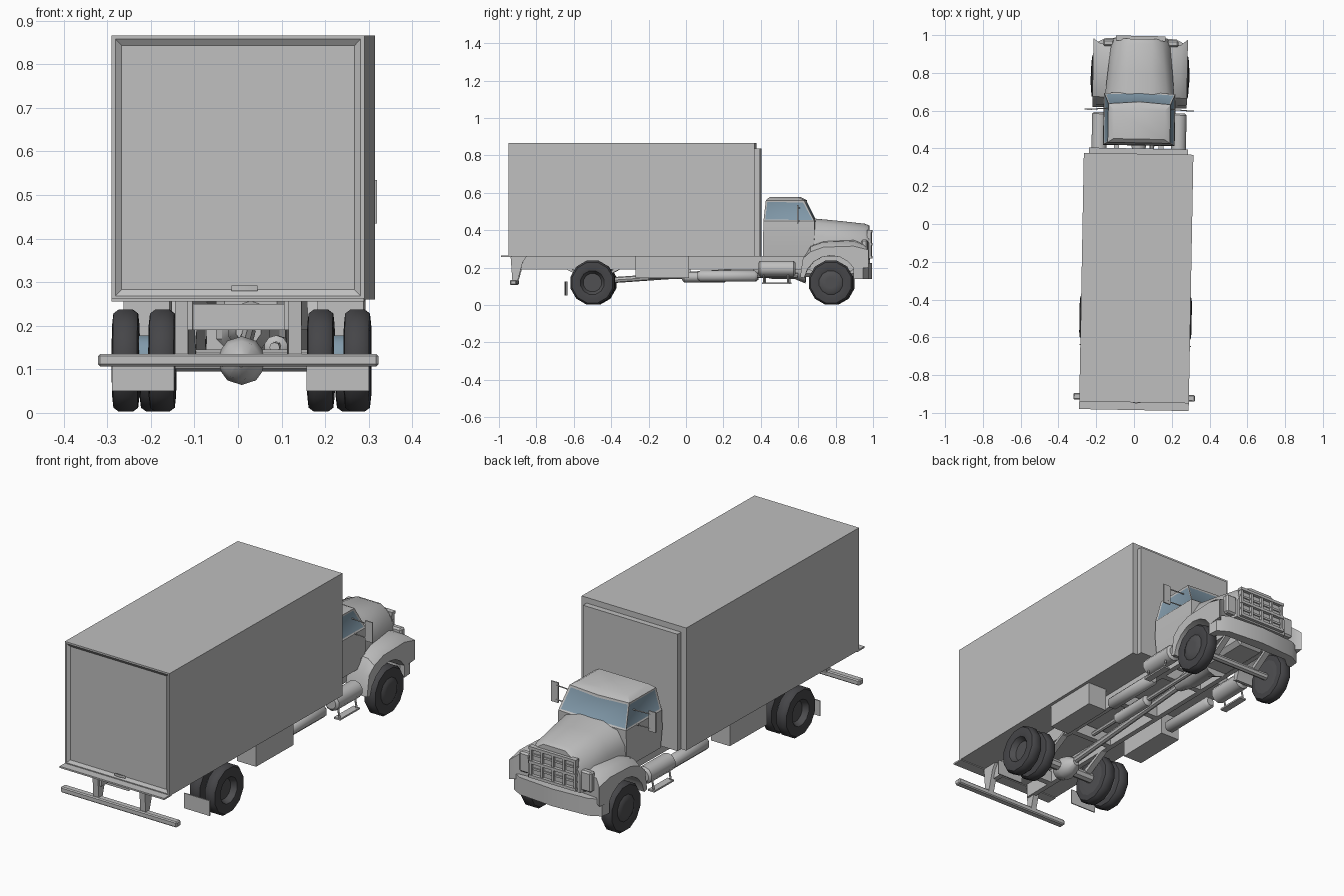
import bpy, bmesh, math
from mathutils import Matrix, Vector

cube = bpy.data.objects.get("Cube")
if cube:
    bpy.data.objects.remove(cube)


def material(name, rgb):
    m = bpy.data.materials.new(name)
    m.use_nodes = True
    m.diffuse_color = (*rgb, 1)
    m.node_tree.nodes["Principled BSDF"].inputs["Base Color"].default_value = (*rgb, 1)
    return m


PAINT = material("light grey paint", (0.52, 0.52, 0.52))
RUBBER = material("dark rubber", (0.06, 0.06, 0.065))
HUB = material("wheel grey", (0.08, 0.08, 0.085))
GLASS = material("blue glass", (0.22, 0.32, 0.40))
# The whole truck stands turned by about one degree
TURN = Matrix.Translation((0, -0.95, 0)) @ Matrix.Rotation(-0.0185, 4, "Z") @ Matrix.Translation((0, 0.95, 0))


def finish(name, bm, mats, angle=35):
    bmesh.ops.recalc_face_normals(bm, faces=bm.faces)
    me = bpy.data.meshes.new(name)
    bm.to_mesh(me)
    bm.free()
    me.transform(TURN)
    for m in mats:
        me.materials.append(m)
    ob = bpy.data.objects.new(name, me)
    bpy.context.collection.objects.link(ob)
    bpy.ops.object.select_all(action="DESELECT")
    ob.select_set(True)
    bpy.context.view_layer.objects.active = ob
    bpy.ops.object.shade_smooth_by_angle(angle=math.radians(angle))
    return ob


def loft(bm, rings, caps=True):
    """Skin closed rings of points and cap the ends."""
    vs = [[bm.verts.new(p) for p in r] for r in rings]
    n = len(vs[0])
    for a, b in zip(vs, vs[1:]):
        for i in range(n):
            bm.faces.new((a[i], a[(i + 1) % n], b[(i + 1) % n], b[i]))
    if caps:
        bm.faces.new(vs[0])
        bm.faces.new(vs[-1])


def prism(name, pts, axis, lo, hi, mat=PAINT):
    """Extrude a 2D outline along an axis."""
    place = {"x": lambda p, d: (d, *p), "z": lambda p, d: (*p, d)}[axis]
    bm = bmesh.new()
    loft(bm, [[place(p, d) for p in pts] for d in (lo, hi)])
    return finish(name, bm, [mat])


def box(name, x, y, z, mat=PAINT, bevel=0):
    bm = bmesh.new()
    loft(bm, [[(x[0], y[0], h), (x[1], y[0], h), (x[1], y[1], h), (x[0], y[1], h)] for h in z])
    if bevel:
        bmesh.ops.bevel(bm, geom=bm.edges[:], offset=bevel, segments=1, affect="EDGES")
    return finish(name, bm, [mat])


def lathe(name, centre, profile, axis="x", n=12, mat=PAINT, mats=None, split=None):
    """Turn (offset, radius) pairs around an axis."""
    def ring(d, r):
        out = []
        for i in range(n):
            a = math.tau * (i + 0.5) / n
            u, v = r * math.cos(a), r * math.sin(a)
            out.append(Vector(centre) + Vector((d, u, v) if axis == "x" else (u, d, v)))
        return out
    bm = bmesh.new()
    loft(bm, [ring(*p) for p in profile])
    if split:
        for f in bm.faces:
            c = f.calc_center_median() - Vector(centre)
            f.material_index = int(math.hypot(c.y, c.z) < split)
    return finish(name, bm, mats or [mat], 40)


def rod(name, a, b, r, n=8):
    a, b = Vector(a), Vector(b)
    bm = bmesh.new()
    m = Matrix.Translation((a + b) / 2) @ (b - a).to_track_quat("Z", "Y").to_matrix().to_4x4()
    bmesh.ops.create_cone(bm, cap_ends=True, segments=n, radius1=r, radius2=r, depth=(b - a).length, matrix=m)
    return finish(name, bm, [PAINT])


# Cargo body: front edges chamfered, rear door recessed in its frame
bm = bmesh.new()
loft(bm, [[(-0.29, -0.944, h), (0.29, -0.944, h), (0.29, 0.4, h), (-0.29, 0.4, h)] for h in (0.26, 0.866)])
front = [e for e in bm.edges if all(v.co.y > 0 for v in e.verts) and any(v.co.z > 0.5 for v in e.verts)]
bmesh.ops.bevel(bm, geom=front, offset=0.028, segments=2, affect="EDGES")
bmesh.ops.recalc_face_normals(bm, faces=bm.faces)
rear = [f for f in bm.faces if f.normal.y < -0.9]
bmesh.ops.inset_region(bm, faces=rear, thickness=0.012)
bmesh.ops.inset_region(bm, faces=rear, thickness=0.02, depth=-0.01)
finish("cargo_body", bm, [PAINT])
prism("door_handle", [(-0.015, -0.944), (0.045, -0.944), (0.01, -0.95)], "z", 0.28, 0.292)
box("tail_plate", (-0.29, 0.29), (-0.985, -0.93), (0.256, 0.264))

# Rear bumper with its hangers
box("rear_bumper", (-0.322, 0.322), (-0.935, -0.9), (0.107, 0.135), bevel=0.005)
for s in (-1, 1):
    prism("bumper_hanger", [(-0.935, 0.26), (-0.85, 0.26), (-0.87, 0.23), (-0.9, 0.12), (-0.925, 0.12)],
          "x", s * 0.115, s * 0.145)

# Cab: stacked rings, glass inset in the upper storey
bm = bmesh.new()
levels = [(0.18, 0.416, 0.68, 0.26), (0.19, 0.416, 0.69, 0.36), (0.188, 0.418, 0.69, 0.45),
          (0.165, 0.43, 0.635, 0.56), (0.135, 0.45, 0.60, 0.578)]
loft(bm, [[(-x, a, z), (x, a, z), (x, b, z), (0, b + 0.012, z), (-x, b, z)] for x, a, b, z in levels])
bmesh.ops.recalc_face_normals(bm, faces=bm.faces)
panes = [f for f in bm.faces if 0.48 < f.calc_center_median().z < 0.53 and f.normal.y > -0.5]
shield = [f for f in panes if f.normal.y > 0.5]
sides = [f for f in panes if f.normal.y <= 0.5]
bmesh.ops.inset_region(bm, faces=shield, thickness=0.012, depth=-0.004)
bmesh.ops.inset_individual(bm, faces=sides, thickness=0.012, depth=-0.004)
for f in panes:
    f.material_index = 1
finish("cab", bm, [PAINT, GLASS])

# Hood, narrowing toward the nose
bm = bmesh.new()
rings = []
for y, w, low, shoulder, top in ((0.66, 0.185, 0.26, 0.445, 0.465), (0.80, 0.172, 0.26, 0.43, 0.452),
                                 (0.955, 0.155, 0.24, 0.41, 0.435), (0.98, 0.145, 0.24, 0.395, 0.425)):
    half = [(w, low), (w, shoulder - 0.07), (w - 0.04, shoulder), (0.06, top)]
    rings.append([(x, y, z) for x, z in half] + [(-x, y, z) for x, z in reversed(half)])
loft(bm, rings)
finish("hood", bm, [PAINT], 50)

# Grille of crossing bars, with lamps on either side
for z in (0.255, 0.325, 0.395):
    box("grille_bar", (-0.13, 0.13), (0.97, 0.996), (z - 0.007, z + 0.007))
for z in (0.29, 0.36):
    box("grille_slat", (-0.13, 0.13), (0.97, 0.986), (z - 0.005, z + 0.005))
for i in range(5):
    x = (i - 2) * 0.061
    box("grille_post", (x - 0.006, x + 0.006), (0.97, 0.993), (0.25, 0.40))

# Front bumper, wrapping back at the ends
wrap = [(-0.25, 0.90), (-0.245, 0.95), (-0.19, 0.98), (0, 0.994)]
wrap += [(-x, y) for x, y in reversed(wrap[:3])]
inner = [(0.225, 0.90), (0.18, 0.94), (-0.18, 0.94), (-0.225, 0.90)]
prism("front_bumper", wrap + inner, "z", 0.14, 0.225)

# Wheel profile, outer side positive
def wheel(name, x, y, s, w, dish):
    h = w / 2
    prof = [(-h, 0.05), (-h, 0.085), (-h * 0.9, 0.112), (-h * 0.5, 0.1215), (h * 0.5, 0.1215), (h * 0.9, 0.112),
            (h, 0.085), (h * 0.85, 0.065), (dish, 0.05), (dish, 0.028)]
    lathe(name, (x, y, 0.12), [(s * d, r) for d, r in prof], mats=[RUBBER, HUB], split=0.072)


for s in (-1, 1):
    side = "left" if s > 0 else "right"
    wheel(side + "_front_wheel", s * 0.225, 0.78, s, 0.065, 0.036)
    wheel(side + "_rear_outer_wheel", s * 0.266, -0.495, s, 0.062, 0.0)
    wheel(side + "_rear_inner_wheel", s * 0.182, -0.495, s, 0.062, 0.0)
    lathe(side + "_rear_rim", (s * 0.224, -0.495, 0.12), [(-0.02, 0.06), (0.02, 0.06)], mat=GLASS)
    box(side + "_mud_flap", sorted((s * 0.152, s * 0.295)), (-0.645, -0.64), (0.05, 0.125))

    # Fender with its wheel arch, outer rim leaning inward
    arch = [(0.78 + 0.145 * math.cos(a), 0.12 + 0.145 * math.sin(a))
            for a in (math.radians(t) for t in range(30, 171, 20))]
    lip = [(0.615, 0.15), (0.63, 0.25), (0.67, 0.30), (0.74, 0.325), (0.90, 0.33), (0.965, 0.31), (0.965, 0.20)]
    bm = bmesh.new()
    loft(bm, [[(s * x, y - k * (y > 0.95), z + k * (z > 0.29)) for y, z in lip + arch]
              for x, k in ((0.13, 0.02), (0.215, 0.012), (0.25, -0.015))])
    finish(side + "_fender", bm, [PAINT])
    box(side + "_headlamp", sorted((s * 0.14, s * 0.2)), (0.94, 0.975), (0.25, 0.35), bevel=0.008)

    # Mirror on two thin arms
    box(side + "_mirror", sorted((s * 0.25, s * 0.29)), (0.60, 0.606), (0.435, 0.535))
    for z in (0.45, 0.52):
        rod(side + "_mirror_arm", (s * 0.17, 0.61, z), (s * 0.27, 0.603, z), 0.003, 5)

    # Saddle tank, step loop and underbody lockers
    lathe(side + "_saddle_tank", (s * 0.21, 0.49, 0.195),
          [(-0.1, 0.03), (-0.09, 0.042), (0.09, 0.042), (0.1, 0.03)], "y", 10)
    for y in (0.42, 0.55):
        rod(side + "_step_post", (s * 0.225, y, 0.2), (s * 0.24, y, 0.12), 0.005, 5)
    box(side + "_step", sorted((s * 0.215, s * 0.25)), (0.41, 0.56), (0.112, 0.12))
    box(side + "_locker", sorted((s * 0.17, s * 0.275)), (-0.265, 0.02), (0.145, 0.262))
    lathe(side + "_long_tank", (s * 0.175, 0.225, 0.155),
          [(-0.16, 0.02), (-0.145, 0.032), (0.145, 0.032), (0.16, 0.02)], "y", 8)

    # Frame rail and leaf springs
    box(side + "_frame_rail", sorted((s * 0.105, s * 0.13)), (-0.92, 0.94), (0.19, 0.262))
    for y, r in ((-0.495, 0.155), (0.78, 0.13)):
        prism(side + "_leaf_spring", [(y - r, 0.21), (y, 0.14), (y + r, 0.21), (y + r, 0.198), (y, 0.115),
                                      (y - r, 0.198)], "x", s * 0.105, s * 0.135)

# Axles, differential, drive shaft and engine underside
rod("rear_axle", (-0.2, -0.495, 0.12), (0.2, -0.495, 0.12), 0.025)
rod("front_axle", (-0.2, 0.78, 0.12), (0.2, 0.78, 0.12), 0.018)
lathe("differential", (0, -0.495, 0.12), [(-0.07, 0.015), (-0.045, 0.045), (0, 0.056), (0.045, 0.045), (0.08, 0.018)],
      "y", 10)
rod("drive_shaft", (0, -0.44, 0.13), (0, 0.42, 0.19), 0.016)
lathe("gearbox", (0, 0.5, 0.19), [(-0.14, 0.03), (-0.04, 0.05), (0.08, 0.05), (0.14, 0.075)], "y", 10)
box("engine_sump", (-0.08, 0.08), (0.62, 0.92), (0.15, 0.3), bevel=0.02)
rod("exhaust_pipe", (0.07, -0.2, 0.15), (0.07, 0.6, 0.16), 0.012)
lathe("muffler", (0.07, 0.1, 0.15), [(-0.12, 0.015), (-0.11, 0.028), (0.11, 0.028), (0.12, 0.015)], "y", 10)
for y in (-0.75, -0.3, 0.05, 0.38):
    box("cross_member", (-0.11, 0.11), (y - 0.015, y + 0.015), (0.19, 0.25))
